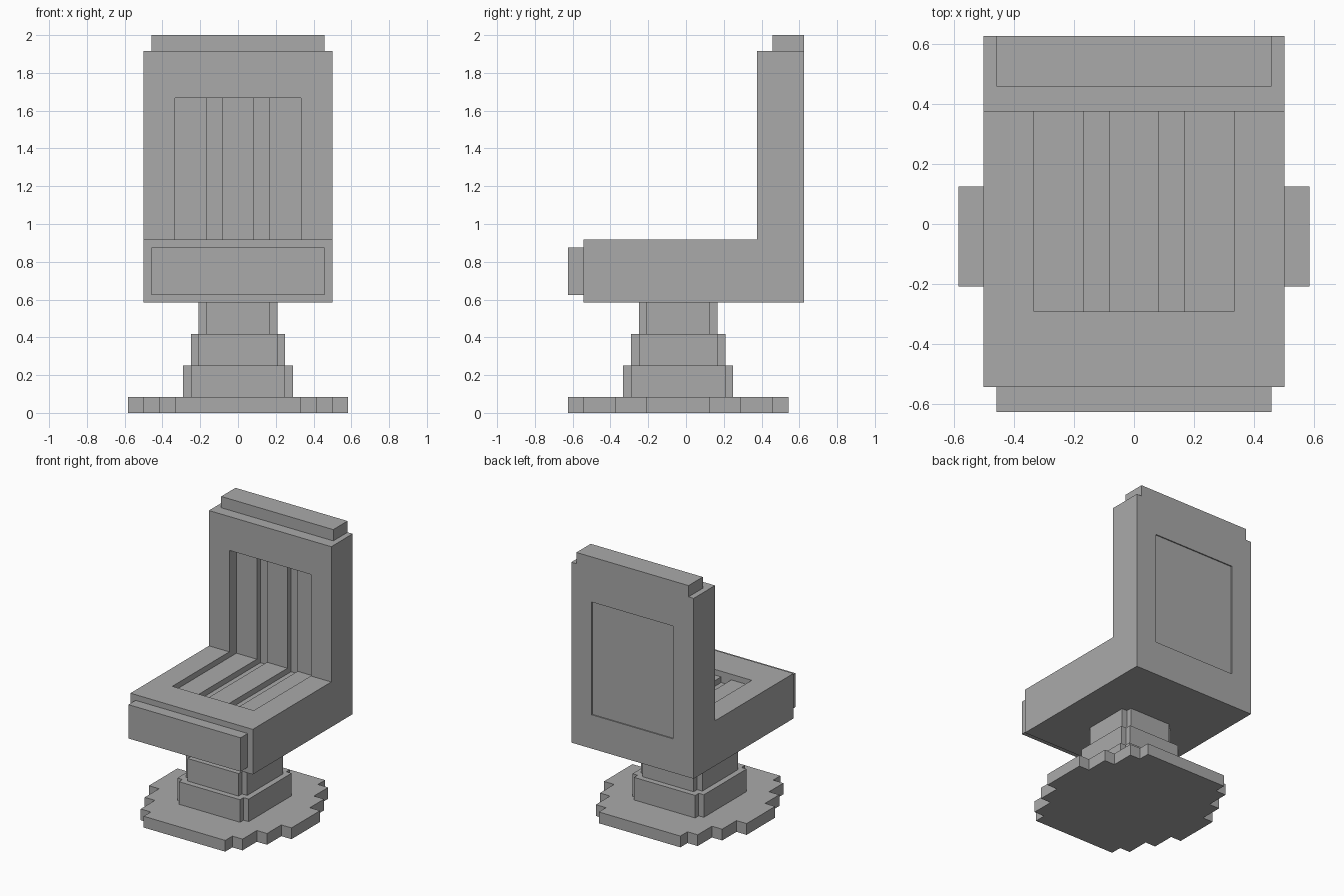
import bpy
import bmesh
from mathutils import Vector

cube = bpy.data.objects.get("Cube")
if cube:
    bpy.data.objects.remove(cube, do_unlink=True)

U = 1 / 24          # block size
CY = -U             # pedestal centre in y

grey = bpy.data.materials.new("plain_grey")
grey.use_nodes = True
grey.diffuse_color = (0.4, 0.4, 0.4, 1)
grey.node_tree.nodes["Principled BSDF"].inputs["Base Color"].default_value = (0.4, 0.4, 0.4, 1)


def extrude(name, points, direction):
    """Extrude a flat outline along a vector into a solid."""
    bm = bmesh.new()
    face = bm.faces.new([bm.verts.new(p) for p in points])
    result = bmesh.ops.extrude_face_region(bm, geom=[face])
    verts = [v for v in result["geom"] if isinstance(v, bmesh.types.BMVert)]
    bmesh.ops.translate(bm, verts=verts, vec=Vector(direction))
    bmesh.ops.recalc_face_normals(bm, faces=bm.faces)
    mesh = bpy.data.meshes.new(name)
    bm.to_mesh(mesh)
    bm.free()
    mesh.materials.append(grey)
    obj = bpy.data.objects.new(name, mesh)
    bpy.context.collection.objects.link(obj)
    return obj


def side_profile(name, x0, x1, yz):
    """Side outline (y, z in blocks) extruded across x."""
    return extrude(name, [(x0 * U, y * U, z * U) for y, z in yz], ((x1 - x0) * U, 0, 0))


def box(name, x0, x1, y0, y1, z0, z1):
    return side_profile(name, x0, x1, [(y0, z0), (y1, z0), (y1, z1), (y0, z1)])


def stepped_slab(name, quarter, z0, z1):
    """Slab whose stepped quarter outline is mirrored around the centre."""
    back = quarter[::-1]
    outline = (quarter + [(-x, y) for x, y in back]
               + [(-x, -y) for x, y in quarter] + [(x, -y) for x, y in back])
    return extrude(name, [(x * U, y * U + CY, z0 * U) for x, y in outline],
                   (0, 0, (z1 - z0) * U))


# Pedestal: stepped round foot and three notched tiers
stepped_slab("base_plate", [(14, 4), (12, 4), (12, 8), (10, 8),
                            (10, 12), (8, 12), (8, 14)], 0, 2)
for i, part in enumerate(("lower_column", "middle_column", "upper_column")):
    r = 7 - i
    stepped_slab(part, [(r, r - 1), (r - 1, r - 1), (r - 1, r)], 2 + 4 * i, 6 + 4 * i)

# Seat and backrest in one L-shaped body
body = side_profile("seat_and_backrest", -12, 12,
                    [(-13, 14), (15, 14), (15, 46), (9, 46), (9, 22), (-13, 22)])

# Recess running along the seat and through the backrest
cutter = box("recess_cutter", -8, 8, -7, 18, 20, 40)
cutter.hide_render = True
cut = body.modifiers.new("recess", "BOOLEAN")
cut.operation = "DIFFERENCE"
cut.solver = "EXACT"
cut.object = cutter
bpy.context.view_layer.objects.active = body
bpy.ops.object.modifier_apply(modifier=cut.name)
bpy.data.objects.remove(cutter, do_unlink=True)

# Backing panel, set slightly in from the rear face
box("back_panel", -8, 8, 12, 14.8, 20, 40)

# Three L-shaped cushion slats with grooves between them
for name, x0, x1 in (("right_slat", -8, -4), ("middle_slat", -2, 2), ("left_slat", 4, 8)):
    side_profile(name, x0, x1,
                 [(-7, 20), (12, 20), (12, 40), (11, 40), (11, 21), (-7, 21)])

# Front lip and headrest cap
box("front_lip", -11, 11, -15, -13, 15, 21)
box("headrest_cap", -11, 11, 11, 15, 46, 48)
